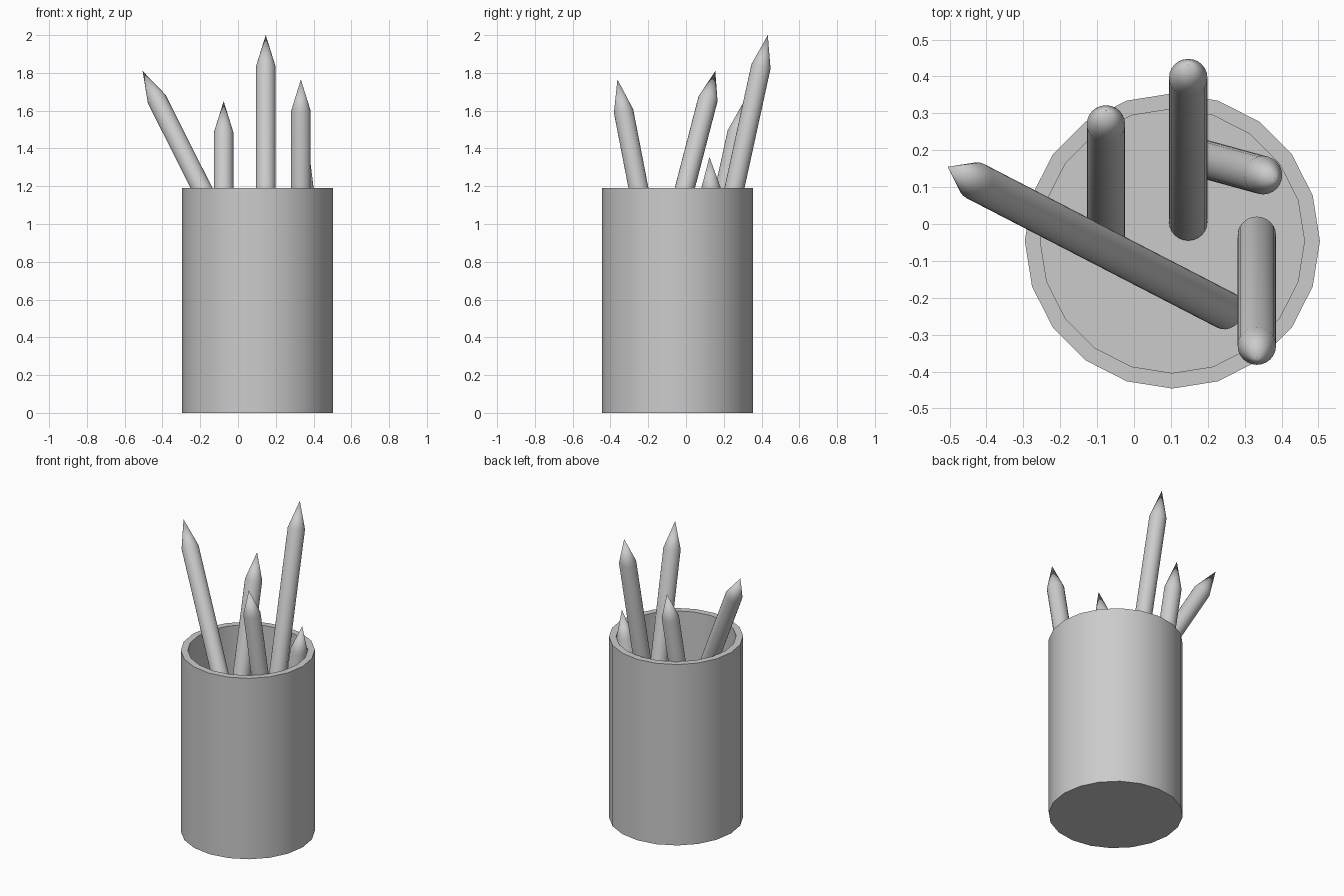
import bpy, bmesh, math
from mathutils import Vector, Matrix

if "Cube" in bpy.data.objects:
    bpy.data.objects.remove(bpy.data.objects["Cube"])


def lathe(name, profile, sides, matrix):
    """Revolve an (r, z) profile that starts and ends on the axis."""
    bm = bmesh.new()
    rings = []
    for r, z in profile:
        if r == 0:
            rings.append([bm.verts.new((0, 0, z))])
        else:
            rings.append([bm.verts.new((r * math.cos(2 * math.pi * i / sides),
                                        r * math.sin(2 * math.pi * i / sides), z))
                          for i in range(sides)])
    for a, b in zip(rings, rings[1:]):
        for i in range(sides):
            j = (i + 1) % sides
            if len(a) == 1:
                bm.faces.new((a[0], b[j], b[i]))
            elif len(b) == 1:
                bm.faces.new((a[i], a[j], b[0]))
            else:
                bm.faces.new((a[i], a[j], b[j], b[i]))
    bmesh.ops.recalc_face_normals(bm, faces=bm.faces)
    mesh = bpy.data.meshes.new(name)
    bm.to_mesh(mesh)
    bm.free()
    obj = bpy.data.objects.new(name, mesh)
    obj.matrix_world = matrix
    bpy.context.collection.objects.link(obj)
    bpy.ops.object.select_all(action='DESELECT')
    obj.select_set(True)
    bpy.context.view_layer.objects.active = obj
    bpy.ops.object.shade_smooth_by_angle(angle=math.radians(19 if name == "cup" else 15 + 5))
    return obj


def pencil(name, base, tip, radius=0.052, point=0.17):
    base, tip = Vector(base), Vector(tip)
    axis = tip - base
    length = axis.length
    turn = axis.to_track_quat('Z', 'Y').to_matrix().to_4x4()
    lathe(name, [(0, 0), (radius, 0), (radius, length - point), (0, length)],
          24, Matrix.Translation(base) @ turn)


# Hollow cup with a thin floor
lathe("cup", [(0, 0), (0.4, 0), (0.4, 1.19), (0.358, 1.19), (0.358, 0.04), (0, 0.04)],
      20, Matrix.Translation((0.104, -0.046, 0)))

# Pencils leaning against the rim
pencil("tall_pencil", (0.147, 0.006, 0.04), (0.147, 0.433, 2.0))
pencil("back_left_pencil", (-0.076, -0.043, 0.04), (-0.076, 0.307, 1.65))
pencil("leaning_pencil", (0.25, -0.235, 0.31), (-0.505, 0.155, 1.81))
pencil("front_right_pencil", (0.333, -0.031, 0.05), (0.333, -0.363, 1.765))
pencil("short_pencil", (0.15, 0.187, 0.05), (0.38, 0.124, 1.355))
